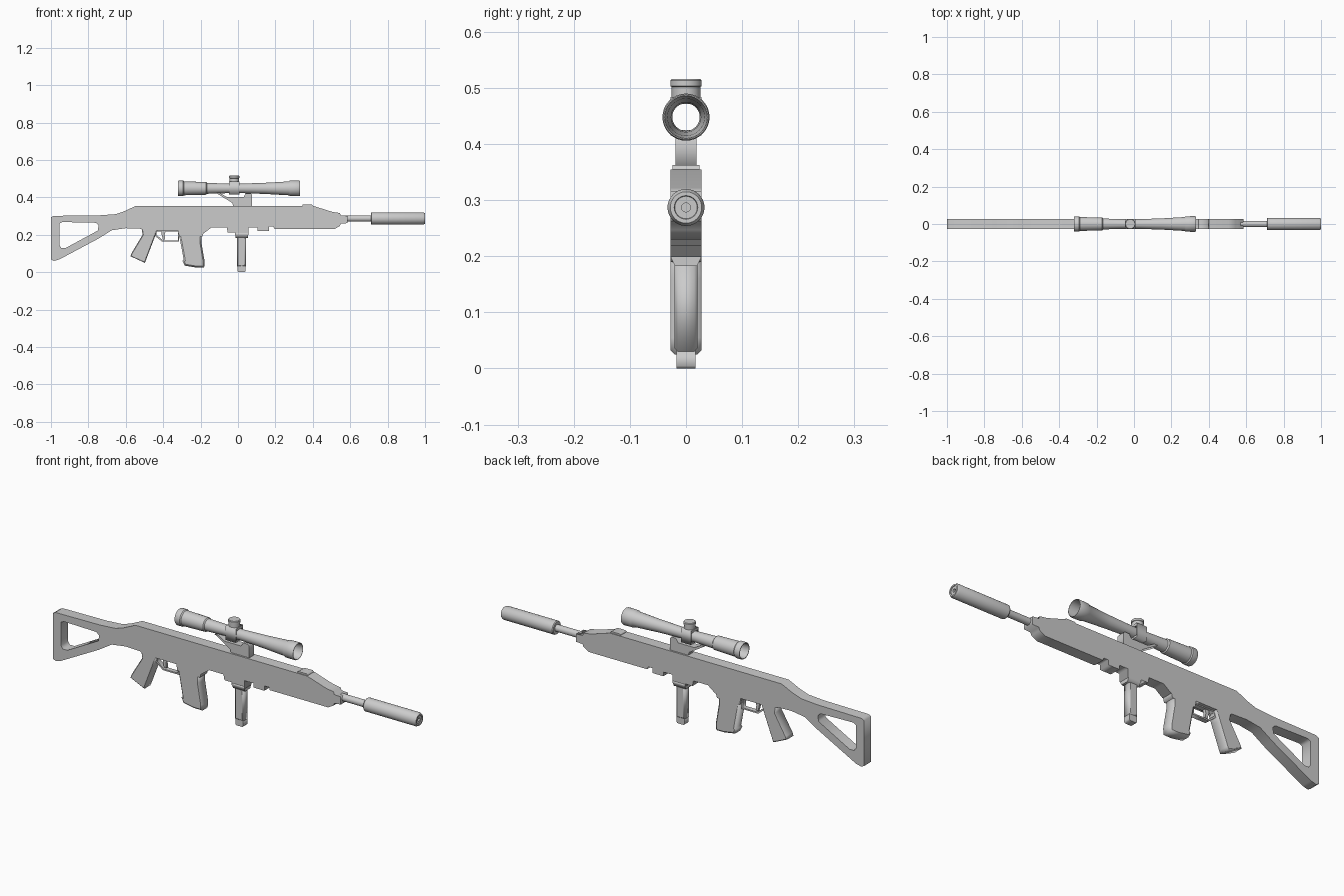
import bpy, bmesh, math
from mathutils import Vector, Matrix

if "Cube" in bpy.data.objects:
    bpy.data.objects.remove(bpy.data.objects["Cube"])

grey = bpy.data.materials.new("light_grey")
grey.diffuse_color = (0.6, 0.6, 0.6, 1)
grey.use_nodes = True
grey.node_tree.nodes["Principled BSDF"].inputs["Base Color"].default_value = grey.diffuse_color


def add(name, mesh):
    ob = bpy.data.objects.new(name, mesh)
    mesh.materials.clear()
    mesh.materials.append(grey)
    bpy.context.collection.objects.link(ob)
    return ob


def prism(name, loops, half, chamfer=0.0, centre=(0, 0, 0), across=False):
    """Side profile with optional holes, thickened evenly about y = 0 (or along x)."""
    cu = bpy.data.curves.new(name, 'CURVE')
    cu.dimensions, cu.fill_mode = '2D', 'BOTH'
    cu.extrude, cu.bevel_depth, cu.offset = half - chamfer, chamfer, -chamfer
    cu.bevel_resolution = 0
    for pts in loops:
        sp = cu.splines.new('POLY')
        sp.points.add(len(pts) - 1)
        for p, (a, b) in zip(sp.points, pts):
            p.co = (a, b, 0, 1)
        sp.use_cyclic_u = True
    tmp = bpy.data.objects.new("tmp", cu)
    bpy.context.collection.objects.link(tmp)
    bpy.context.view_layer.update()
    dg = bpy.context.evaluated_depsgraph_get()
    me = bpy.data.meshes.new_from_object(tmp.evaluated_get(dg))
    bpy.data.objects.remove(tmp)
    rot = Matrix.Rotation(math.pi / 2, 4, 'X')
    if across:
        rot = Matrix.Rotation(math.pi / 2, 4, 'Z') @ rot
    me.transform(Matrix.Translation(centre) @ rot)
    bm = bmesh.new()
    bm.from_mesh(me)
    bmesh.ops.remove_doubles(bm, verts=bm.verts, dist=1e-5)
    bmesh.ops.recalc_face_normals(bm, faces=bm.faces)
    bm.to_mesh(me)
    bm.free()
    return add(name, me)


def lathe(name, prof, centre, axis='X', closed=False, steps=32):
    """Turn (distance along axis, radius) points about an axis."""
    bm = bmesh.new()
    vs = [bm.verts.new((a, 0, r) if axis == 'X' else (r, 0, a)) for a, r in prof]
    es = [bm.edges.new(p) for p in zip(vs, vs[1:])]
    if closed:
        es.append(bm.edges.new((vs[-1], vs[0])))
    ax = Vector((1, 0, 0)) if axis == 'X' else Vector((0, 0, 1))
    bmesh.ops.spin(bm, geom=vs + es, axis=ax, cent=(0, 0, 0), angle=2 * math.pi, steps=steps)
    bmesh.ops.remove_doubles(bm, verts=bm.verts, dist=1e-5)
    bmesh.ops.recalc_face_normals(bm, faces=bm.faces)
    bmesh.ops.translate(bm, verts=bm.verts, vec=centre)
    me = bpy.data.meshes.new(name)
    bm.to_mesh(me)
    bm.free()
    ob = add(name, me)
    bpy.context.view_layer.objects.active = ob
    ob.select_set(True)
    bpy.ops.object.shade_smooth_by_angle(angle=math.radians(30))
    ob.select_set(False)
    return ob


# receiver and skeleton stock in one silhouette, with the stock opening
body = [(-1, .293), (-.985, .301), (-.74, .304), (-.655, .31), (-.61, .325), (-.545, .355),
        (.40, .355), (.505, .322), (.545, .316), (.55, .303), (.585, .301), (.585, .262),
        (.55, .26), (.545, .247), (.515, .23), (.195, .23), (.19, .243), (.165, .243),
        (.165, .219), (.105, .219), (.105, .24), (.056, .24), (.056, .2), (-.015, .2),
        (-.015, .213), (-.055, .213), (-.06, .24), (-.14, .24), (-.18, .21), (-.32, .21),
        (-.32, .222), (-.50, .222), (-.52, .232), (-.60, .235), (-.675, .224), (-.745, .18),
        (-.955, .068), (-.985, .06), (-1, .068)]
opening = [(-.955, .26), (-.94, .268), (-.76, .264), (-.745, .25), (-.75, .222),
           (-.92, .13), (-.945, .13), (-.955, .145)]
prism("receiver_and_stock", [body, opening], .028)
prism("top_sight_block", [[(.345, .35), (.345, .36), (.35, .363), (.395, .363), (.403, .35)]], .024)

# grips and magazine
prism("pistol_grip", [[(-.515, .23), (-.43, .23), (-.45, .175), (-.492, .065), (-.498, .05),
                       (-.575, .085), (-.57, .1), (-.51, .2)]], .028, .004)
prism("magazine_well", [[(-.32, .225), (-.18, .225), (-.19, .19), (-.315, .19)]], .028)
prism("magazine", [[(-.315, .2), (-.195, .2), (-.196, .16), (-.178, .055), (-.181, .025),
                    (-.225, .025), (-.285, .035), (-.297, .06), (-.29, .065)]], .028, .008)
prism("foregrip_collar", [[(-.028, .21), (-.028, .2), (-.02, .183), (.02, .183), (.028, .2), (.028, .21)]],
      .033, centre=(.02, 0, 0), across=True)
prism("foregrip", [[(-.005, .19), (.042, .19), (.042, .03), (-.005, .03)]], .0205, .006)
prism("foregrip_base", [[(-.003, .032), (.04, .032), (.04, .005), (.036, 0), (.001, 0), (-.003, .005)]],
      .017)

# trigger and guard
prism("trigger_guard", [[(-.45, .225), (-.315, .225), (-.315, .163), (-.405, .163), (-.445, .195)],
                        [(-.435, .217), (-.322, .217), (-.322, .17), (-.40, .17), (-.435, .198)]], .012)
prism("trigger", [[(-.41, .225), (-.385, .225), (-.392, .2), (-.39, .175), (-.402, .175), (-.408, .2)]], .007)

# barrel and suppressor with bored muzzle
lathe("barrel", [(.57, 0), (.57, .017), (.72, .017), (.72, 0)], (0, 0, .287))
lathe("suppressor", [(.71, 0), (.71, .03), (.714, .033), (.99, .033), (1, .028), (1, .021),
                     (.996, .02), (.996, .008), (.96, .008), (.96, 0)], (0, 0, .287))

# scope: hollow tube, mount and adjustment turret
SZ = .448
lathe("scope_tube", [(-.322, .039), (-.318, .041), (-.293, .041), (-.288, .037), (-.17, .034),
                     (-.165, .029), (-.06, .0258), (.03, .0258), (.15, .03), (.27, .037), (.277, .041),
                     (.326, .042), (.331, .040), (.331, .038), (.28, .033), (.15, .0265),
                     (.03, .0245), (-.06, .0245), (-.165, .026), (-.322, .036)],
      (0, 0, SZ), closed=True)
outer = [(-.028, -.033), (.028, -.033), (.028, .036), (-.028, .036)]
inner = [(-.025, -.023), (.025, -.023), (.025, .023), (-.025, .023)]
prism("turret_box", [outer, inner], .028, centre=(-.02, 0, SZ), across=True)
lathe("turret_cap", [(.48, 0), (.48, .0255), (.502, .0255), (.503, .028), (.513, .028), (.516, .025),
                     (.516, 0)], (-.02, 0, 0), 'Z')
prism("scope_mount", [[(-.115, .422), (-.095, .422), (-.06, .402), (.03, .402), (.042, .421),
                       (.068, .421), (.075, .412), (.075, .35), (-.025, .35), (-.03, .37)]], .019)
